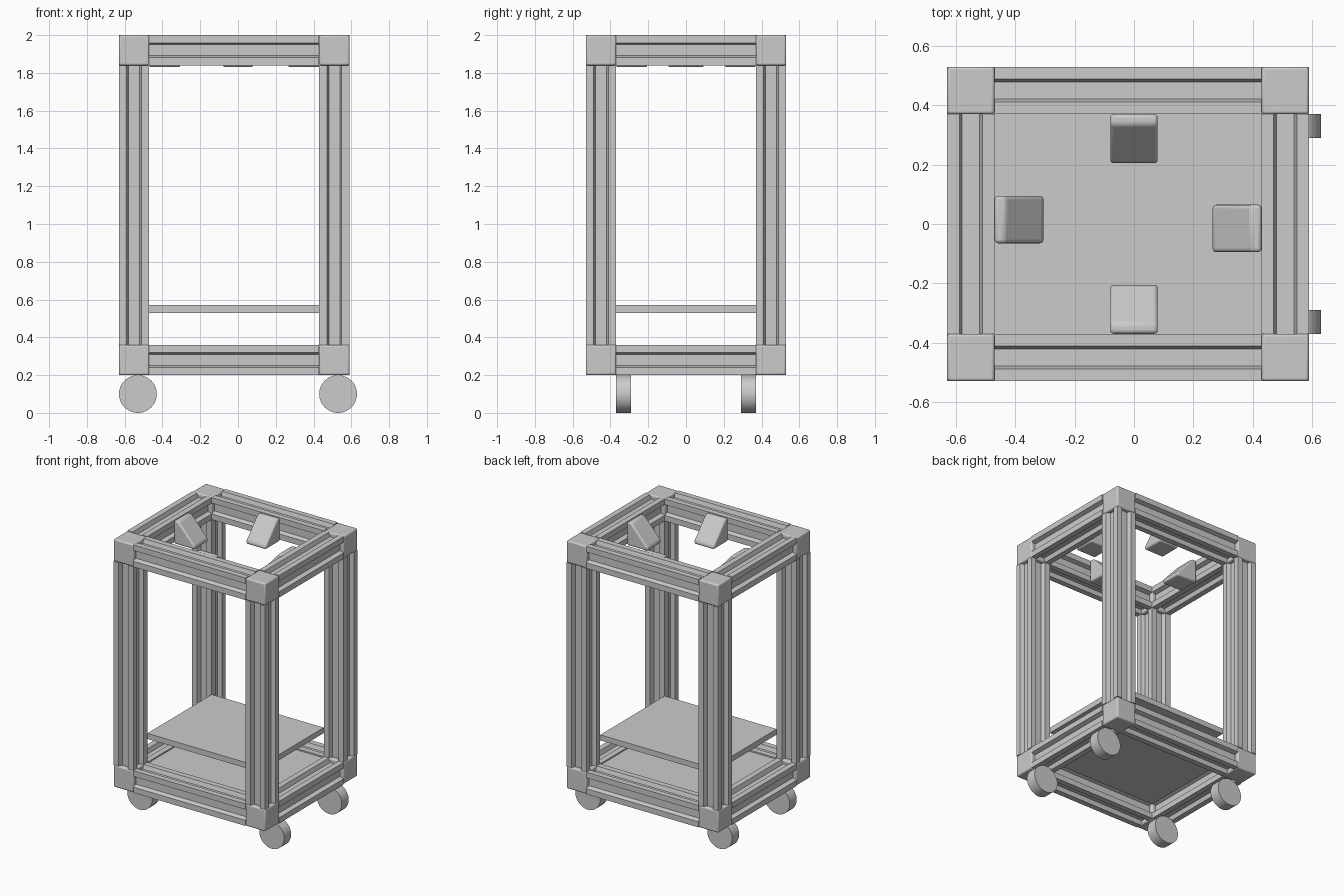
import bpy, bmesh, math
from mathutils import Matrix, Vector

cube = bpy.data.objects.get("Cube")
if cube:
    bpy.data.objects.remove(cube)

grey = bpy.data.materials.new("aluminium grey")
grey.use_nodes = True
colour = (0.6, 0.6, 0.6, 1)
grey.diffuse_color = colour
grey.node_tree.nodes["Principled BSDF"].inputs["Base Color"].default_value = colour

# Overall frame dimensions
X0, X1, Y, Z0, Z1 = -0.63, 0.59, 0.53, 0.2, 2.0
T = 0.16
MID = (X0 + X1) / 2
PX = (X0 + T / 2, X1 - T / 2)
PY = (-Y + T / 2, Y - T / 2)
PZ = (Z0 + T / 2, Z1 - T / 2)


def finish(name, bm, bevel=0):
    bmesh.ops.recalc_face_normals(bm, faces=bm.faces)
    mesh = bpy.data.meshes.new(name)
    bm.to_mesh(mesh)
    bm.free()
    mesh.materials.append(grey)
    ob = bpy.data.objects.new(name, mesh)
    bpy.context.collection.objects.link(ob)
    if bevel:
        mod = ob.modifiers.new("rounded edges", "BEVEL")
        mod.width, mod.segments = bevel, 3
        mod.limit_method = "ANGLE"
    bpy.ops.object.select_all(action="DESELECT")
    ob.select_set(True)
    bpy.context.view_layer.objects.active = ob
    bpy.ops.object.shade_smooth_by_angle(angle=math.radians(35))
    return ob


def box(name, lo, hi, bevel=0):
    lo, hi = Vector(lo), Vector(hi)
    bm = bmesh.new()
    bmesh.ops.create_cube(bm, size=1, matrix=Matrix.Translation((lo + hi) / 2)
                          @ Matrix.Diagonal((*(hi - lo), 1)))
    return finish(name, bm, bevel)


def prism(name, points, length, matrix, bevel=0):
    """Extrude a closed outline along local z, centred, then place it."""
    bm = bmesh.new()
    face = bm.faces.new([bm.verts.new((x, y, -length / 2)) for x, y in points])
    new = bmesh.ops.extrude_face_region(bm, geom=[face])["geom"]
    bmesh.ops.translate(bm, vec=(0, 0, length),
                        verts=[v for v in new if isinstance(v, bmesh.types.BMVert)])
    bmesh.ops.transform(bm, matrix=matrix, verts=bm.verts)
    return finish(name, bm, bevel)


# Slotted profile: one side, repeated by quarter turns
h = T / 2
side = [(h, -h), (h, -0.039), (h - 0.03, -0.029), (h - 0.03, 0.029), (h, 0.039)]
profile = []
for turn in range(4):
    c, s = (1, 0, -1, 0)[turn], (0, 1, 0, -1)[turn]
    profile += [(c * x - s * y, s * x + c * y) for x, y in side]


def bar(name, centre, axis, length):
    turn = {"x": Matrix.Rotation(math.pi / 2, 4, "Y"),
            "y": Matrix.Rotation(math.pi / 2, 4, "X"),
            "z": Matrix.Identity(4)}[axis]
    return prism(name, profile, length, Matrix.Translation(centre) @ turn)


# Corner blocks and upright posts
for px, xn in zip(PX, ("right", "left")):
    for py, yn in zip(PY, ("front", "back")):
        for pz, zn in zip(PZ, ("lower", "upper")):
            c = Vector((px, py, pz))
            r = Vector((h, h, h))
            box(f"{zn}_{yn}_{xn}_corner", c - r, c + r, 0.01)
        bar(f"{yn}_{xn}_post", (px, py, (Z0 + Z1) / 2), "z", Z1 - Z0 - 2 * T)

# Horizontal rails
for pz, zn in zip(PZ, ("lower", "upper")):
    for py, yn in zip(PY, ("front", "back")):
        bar(f"{zn}_{yn}_rail", (MID, py, pz), "x", X1 - X0 - 2 * T)
    for px, xn in zip(PX, ("right", "left")):
        bar(f"{zn}_{xn}_rail", (px, 0, pz), "y", 2 * (Y - T))

# Shelf and floor panel
box("shelf", (X0 + T, -Y + T, 0.53), (X1 - T, Y - T, 0.57))
box("floor_panel", (X0 + T, -Y + T, 0.31), (X1 - T, Y - T, 0.35))

# Wedge brackets on the inside of the top frame, sloping down to the middle
wedge = [(0, 1.83), (0.165, 1.83), (0.165, 1.855), (0.035, 2.0), (0, 2.0)]
places = (("right", (X0 + T, 0.015), 0), ("left", (X1 - T, -0.015), 180),
          ("front", (0, -Y + T), 90), ("back", (0, Y - T), -90))
for name, (x, y), angle in places:
    m = (Matrix.Translation((x, y, 0)) @ Matrix.Rotation(math.radians(angle), 4, "Z")
         @ Matrix.Rotation(math.pi / 2, 4, "X"))
    prism(f"{name}_bracket", wedge, T, m, 0.012)

# Wheels
for x, xn in ((-0.53, "right"), (0.53, "left")):
    for y, yn in ((-0.33, "front"), (0.33, "back")):
        bm = bmesh.new()
        bmesh.ops.create_cone(bm, cap_ends=True, segments=48, radius1=0.1, radius2=0.1,
                              depth=0.08, matrix=Matrix.Translation((x, y, 0.1))
                              @ Matrix.Rotation(math.pi / 2, 4, "X"))
        finish(f"{yn}_{xn}_wheel", bm)
